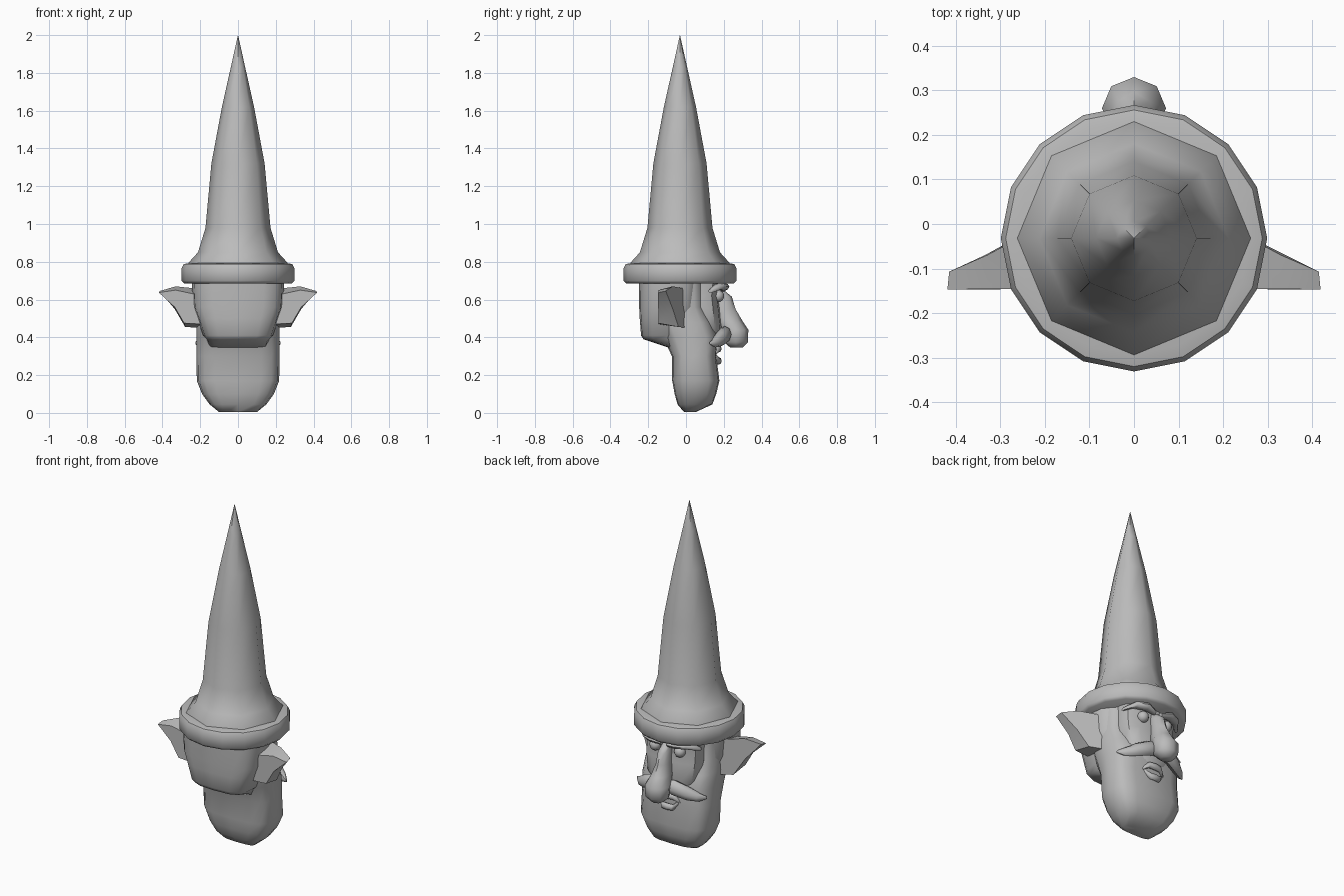
import bpy, bmesh, math
from mathutils import Vector

grey = bpy.data.materials.new("stone grey")
grey.diffuse_color = (0.5, 0.5, 0.5, 1)


def finish(name, bm, angle=40):
    bmesh.ops.remove_doubles(bm, verts=bm.verts, dist=0.0005)
    bmesh.ops.recalc_face_normals(bm, faces=bm.faces)
    mesh = bpy.data.meshes.new(name)
    bm.to_mesh(mesh)
    bm.free()
    mesh.materials.append(grey)
    ob = bpy.data.objects.new(name, mesh)
    bpy.context.collection.objects.link(ob)
    bpy.ops.object.select_all(action='DESELECT')
    ob.select_set(True)
    bpy.context.view_layer.objects.active = ob
    bpy.ops.object.shade_smooth_by_angle(angle=math.radians(angle))
    return ob


def bridge(bm, rings):
    """Skin a list of closed rings of points and cap both ends."""
    loops = [[bm.verts.new(p) for p in ring] for ring in rings]
    n = len(loops[0])
    for a, b in zip(loops, loops[1:]):
        for i in range(n):
            j = (i + 1) % n
            bm.faces.new((a[i], a[j], b[j], b[i]))
    bm.faces.new(loops[0][::-1])
    bm.faces.new(loops[-1])


def power(v, e):
    return math.copysign(abs(v) ** e, v)


def loft(name, sections, n, e=1.0, angle=40):
    """Sections are (z, half width, y back, y front); e < 1 makes them boxier."""
    bm = bmesh.new()
    rings = []
    for z, rx, y0, y1 in sections:
        ring = []
        for i in range(n):
            a = math.tau * i / n
            ring.append((rx * power(math.cos(a), e),
                         (y0 + y1) / 2 + (y1 - y0) / 2 * power(math.sin(a), e), z))
        rings.append(ring)
    bridge(bm, rings)
    return finish(name, bm, angle)


def round_part(name, profile, n, angle):
    """Profile is (z, radius) around the hat axis."""
    return loft(name, [(z, r, -0.032 - r, -0.032 + r) for z, r in profile], n, 1.0, angle)


def strand(name, path, n=8):
    """Path is (x, y, z, y radius, z radius), running along x."""
    bm = bmesh.new()
    bridge(bm, [[(x, y + ry * math.cos(math.tau * i / n), z + rz * math.sin(math.tau * i / n))
                 for i in range(n)] for x, y, z, ry, rz in path])
    return finish(name, bm, 50)


# Pointed hat and its rolled band
round_part("hat_cone", [(0.78, 0.262), (0.795, 0.262), (0.85, 0.212), (0.98, 0.172),
                        (1.32, 0.141), (1.62, 0.085), (1.83, 0.038), (2.0, 0.0006)], 8, 50)
round_part("hat_band", [(0.685, 0.285), (0.70, 0.299), (0.765, 0.299),
                        (0.787, 0.288), (0.793, 0.262)], 16, 50)

# Long beard and jaw
loft("beard", [(0.004, 0.10, -0.01, 0.05), (0.045, 0.15, -0.045, 0.14), (0.10, 0.19, -0.06, 0.16),
               (0.17, 0.218, -0.073, 0.177), (0.30, 0.22, -0.075, 0.16), (0.40, 0.22, -0.12, 0.17),
               (0.48, 0.22, -0.15, 0.14), (0.56, 0.215, -0.15, 0.10), (0.70, 0.215, -0.15, 0.10)],
     16, 0.6, 50)

# Hair at the back and sides of the head
loft("back_hair", [(0.345, 0.15, -0.09, 0.0), (0.39, 0.165, -0.225, 0.02), (0.41, 0.185, -0.238, 0.03),
                   (0.50, 0.215, -0.245, 0.05), (0.56, 0.238, -0.248, 0.07), (0.70, 0.245, -0.25, 0.08)],
     16, 0.6, 50)

# Face
loft("face", [(0.36, 0.11, 0.0, 0.17), (0.45, 0.16, 0.0, 0.19), (0.55, 0.175, 0.0, 0.18),
              (0.62, 0.175, 0.0, 0.17), (0.70, 0.18, 0.0, 0.18)], 12, 0.75, 40)

# Large drooping nose
loft("nose", [(0.345, 0.035, 0.235, 0.30), (0.375, 0.068, 0.20, 0.328), (0.44, 0.072, 0.19, 0.33),
              (0.49, 0.05, 0.15, 0.297), (0.55, 0.036, 0.14, 0.262), (0.615, 0.032, 0.14, 0.243),
              (0.65, 0.025, 0.14, 0.20)], 8, 1.0, 50)

# Lips under the moustache
for label, z, w in (("upper_lip", 0.34, 0.075), ("lower_lip", 0.275, 0.065)):
    strand(label, [(-w, 0.145, 0.31, 0.012, 0.012), (-w / 2, 0.168, z, 0.016, 0.018),
                   (0, 0.173, z, 0.016, 0.02), (w / 2, 0.168, z, 0.016, 0.018),
                   (w, 0.145, 0.31, 0.012, 0.012)])

for side, s in (("left", -1), ("right", 1)):
    # Moustache wings
    strand(side + "_moustache", [(s * x, y, z, ry, rz) for x, y, z, ry, rz in (
        (0.0, 0.20, 0.42, 0.025, 0.03), (0.07, 0.205, 0.415, 0.035, 0.045),
        (0.14, 0.18, 0.39, 0.032, 0.04), (0.19, 0.155, 0.372, 0.022, 0.025),
        (0.225, 0.13, 0.37, 0.006, 0.008))])
    # Eyebrows
    strand(side + "_eyebrow", [(s * x, y, z, ry, rz) for x, y, z, ry, rz in (
        (0.02, 0.195, 0.655, 0.015, 0.014), (0.08, 0.20, 0.668, 0.03, 0.02),
        (0.14, 0.175, 0.668, 0.028, 0.018), (0.185, 0.13, 0.645, 0.012, 0.01))])
    # Eyes
    bm = bmesh.new()
    bmesh.ops.create_uvsphere(bm, u_segments=12, v_segments=8, radius=0.032)
    bmesh.ops.translate(bm, vec=(s * 0.08, 0.17, 0.618), verts=bm.verts)
    finish(side + "_eye", bm)
    # Ears: a slanted front plate tapering to an upright back edge
    bm = bmesh.new()
    front = [(0.19, 0.005, 0.655), (0.33, -0.07, 0.67), (0.415, -0.107, 0.645),
             (0.335, -0.07, 0.55), (0.28, -0.04, 0.455), (0.19, 0.005, 0.45)]
    back = [(0.19, -0.145, 0.62), (0.33, -0.146, 0.65), (0.419, -0.147, 0.637),
            (0.335, -0.147, 0.56), (0.285, -0.146, 0.475), (0.19, -0.145, 0.47)]
    bridge(bm, [[Vector((s * x, y, z)) for x, y, z in ring] for ring in (front, back)])
    finish(side + "_ear", bm, 30)
